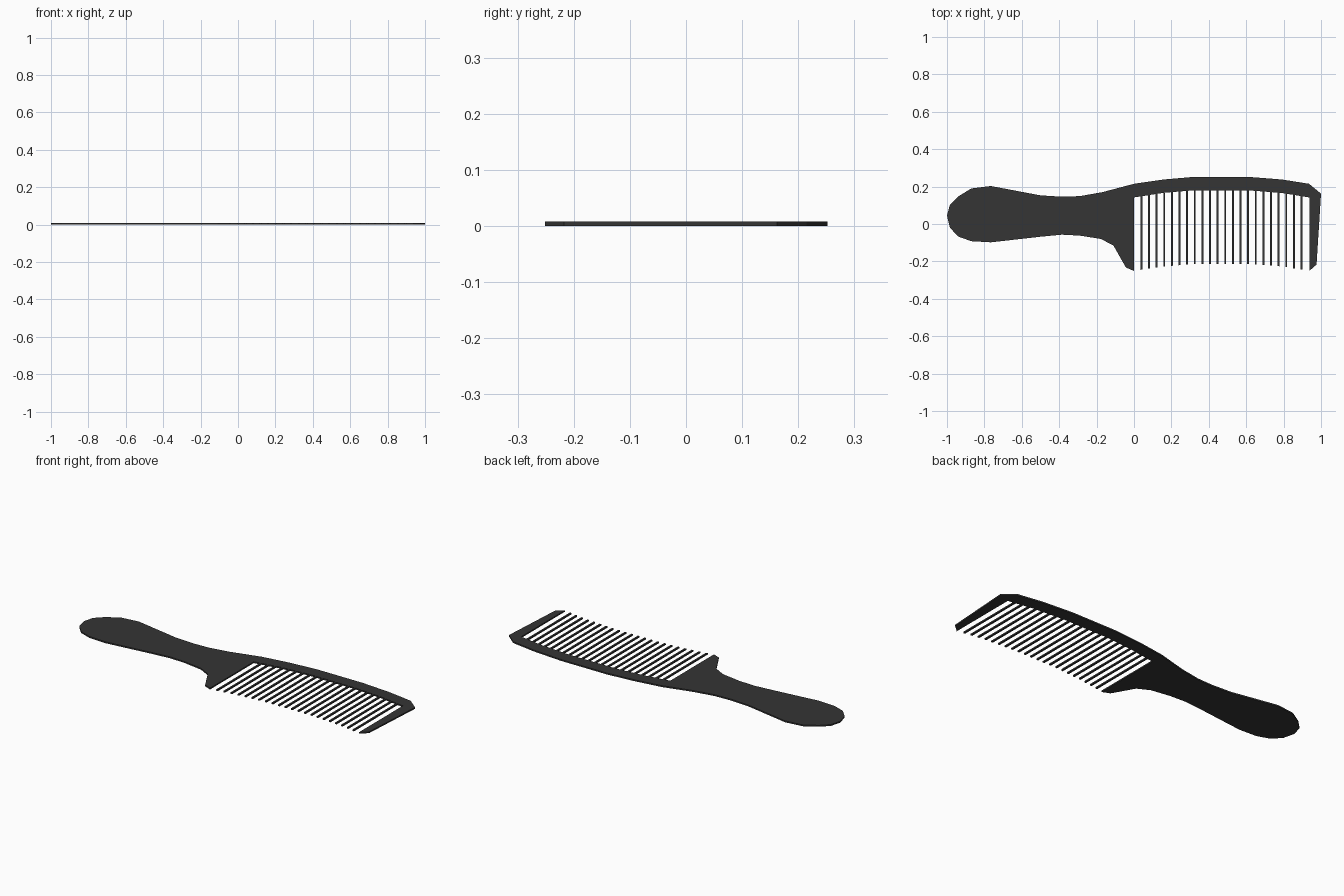
import bpy, bmesh

if "Cube" in bpy.data.objects:
    bpy.data.objects.remove(bpy.data.objects["Cube"])

THICK = 0.008
TEETH = 22
GAP_END = 0.937

mat = bpy.data.materials.new("charcoal plastic")
mat.diffuse_color = (0.035, 0.035, 0.035, 1)
mat.use_nodes = True
mat.node_tree.nodes["Principled BSDF"].inputs["Base Color"].default_value = mat.diffuse_color


def plate(name, outlines):
    """Extrude closed flat outlines upward from z = 0."""
    bm = bmesh.new()
    for pts in outlines:
        face = bm.faces.new([bm.verts.new((x, y, 0)) for x, y in pts])
        top = bmesh.ops.extrude_face_region(bm, geom=[face])["geom"]
        for v in top:
            if isinstance(v, bmesh.types.BMVert):
                v.co.z = THICK
    bmesh.ops.triangulate(bm, faces=[f for f in bm.faces if len(f.verts) > 4])
    bmesh.ops.recalc_face_normals(bm, faces=bm.faces)
    mesh = bpy.data.meshes.new(name)
    bm.to_mesh(mesh)
    bm.free()
    mesh.materials.append(mat)
    obj = bpy.data.objects.new(name, mesh)
    bpy.context.collection.objects.link(obj)
    return obj


def height_at(curve, x):
    """Linear interpolation along a profile."""
    for (x0, y0), (x1, y1) in zip(curve, curve[1:]):
        if x0 <= x <= x1:
            return y0 + (y1 - y0) * (x - x0) / (x1 - x0)


# Underside of the spine, where the teeth start
inner = [(0, 0.142), (0.16, 0.167), (0.32, 0.18), (0.61, 0.18),
         (0.79, 0.166), (GAP_END, 0.142)]
# Arc followed by the tooth tips
tips = [(0, -0.25), (0.16, -0.227), (0.32, -0.214), (0.61, -0.214),
        (0.79, -0.227), (GAP_END, -0.25)]

# Handle, spine and end guard as one outline
handle_top = [(-1, 0.045), (-0.984, 0.104), (-0.94, 0.147), (-0.87, 0.19),
              (-0.765, 0.203), (-0.5, 0.153), (-0.385, 0.146), (-0.29, 0.149),
              (-0.17, 0.17)]
spine_top = [(0, 0.215), (0.16, 0.238), (0.32, 0.252), (0.61, 0.252),
             (0.79, 0.238), (0.936, 0.215)]
end_guard = [(1, 0.162), (0.976, -0.217), (GAP_END, -0.251)]
handle_bottom = [(0, -0.251), (-0.043, -0.233), (-0.11, -0.115),
                 (-0.177, -0.08), (-0.29, -0.062), (-0.385, -0.057),
                 (-0.5, -0.068), (-0.765, -0.098), (-0.87, -0.092),
                 (-0.94, -0.067), (-0.984, -0.02)]
plate("comb_body", [handle_top + spine_top + end_guard + inner[::-1] + handle_bottom])

# Evenly spaced teeth
half = 0.005
teeth = []
for i in range(1, TEETH + 1):
    x = i * GAP_END / (TEETH + 1) - 0.001
    a, b = x - half, x + half
    teeth.append([(a, height_at(inner, a)), (b, height_at(inner, b)),
                  (b, height_at(tips, b)), (a, height_at(tips, a))])
plate("comb_teeth", teeth)
